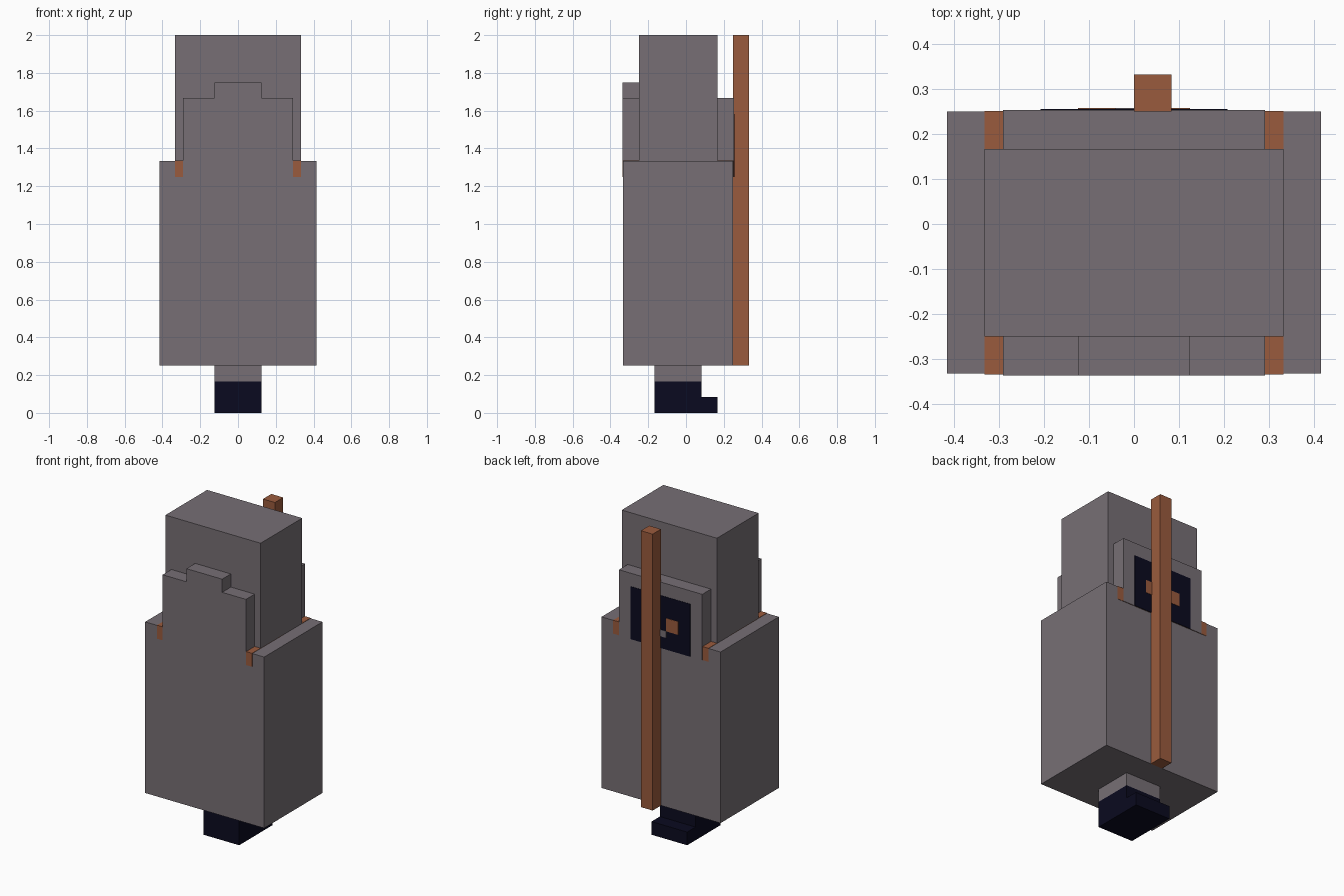
import bpy
import bmesh

U = 1 / 12    # block unit
THIN = 0.002  # lift of thin layers above the surface below

cube = bpy.data.objects.get("Cube")
if cube:
    bpy.data.objects.remove(cube, do_unlink=True)


def material(name, rgb):
    mat = bpy.data.materials.new(name)
    mat.use_nodes = True
    mat.diffuse_color = (*rgb, 1)
    mat.node_tree.nodes["Principled BSDF"].inputs["Base Color"].default_value = (*rgb, 1)
    return mat


grey = material("warm grey", (0.184, 0.159, 0.178))
brown = material("copper brown", (0.323, 0.105, 0.047))
dark = material("midnight blue", (0.003, 0.003, 0.014))


def prism(name, outline, y0, y1, mat):
    """Extrude an x-z outline (in units) from y0 to y1."""
    bm = bmesh.new()
    face = bm.faces.new([bm.verts.new((x * U, y0 * U, z * U)) for x, z in outline])
    new = bmesh.ops.extrude_face_region(bm, geom=[face])["geom"]
    verts = [v for v in new if isinstance(v, bmesh.types.BMVert)]
    bmesh.ops.translate(bm, verts=verts, vec=(0, (y1 - y0) * U, 0))
    bmesh.ops.recalc_face_normals(bm, faces=bm.faces)
    mesh = bpy.data.meshes.new(name)
    bm.to_mesh(mesh)
    bm.free()
    mesh.materials.append(mat)
    obj = bpy.data.objects.new(name, mesh)
    bpy.context.collection.objects.link(obj)
    return obj


def box(name, x0, x1, y0, y1, z0, z1, mat):
    return prism(name, [(x0, z0), (x1, z0), (x1, z1), (x0, z1)], y0, y1, mat)


t = THIN / U

# Main masses
box("body", -5, 5, -4, 3, 3, 16, grey)
box("head", -4, 4, -3, 2, 16, 24, grey)

# Collar band sunk into the top of the body
box("collar_band", -4, 4, -4 - t, 3 + t, 15, 16 + t, brown)

# Stepped front plate and plain back plate, covering the band
half = [(3.5, 15), (3.5, 20), (1.5, 20), (1.5, 21)]
outline = half + [(-x, z) for x, z in reversed(half)]
prism("front_plate", outline, -4 - 2 * t, -3, grey)
box("back_plate", -3.5, 3.5, 2, 3 + 2 * t, 15, 20, grey)

# Dark panel on the back plate with two square marks and a small stud
back = 3 + 2 * t
box("dark_panel", -2.5, 2.5, back, back + t, 15, 19, dark)
for side, name in ((1, "left"), (-1, "right")):
    x0, x1 = sorted((0.5 * side, 1.5 * side))
    box(name + "_mark", x0, x1, back, back + 2 * t, 16.4, 17.4, brown)
box("panel_stud", -0.5, 0.5, back, back + 2 * t, 15.9, 16.4, grey)

# Upright pole behind the body
box("pole", 0, 1, 3, 4, 3, 24, brown)

# Single leg and boot
box("leg", -1.5, 1.5, -2, 1, 2, 3, grey)
box("boot", -1.5, 1.5, -2, 1, 0, 2, dark)
box("boot_toe", -1.5, 1.5, 1, 2, 0, 1, dark)
